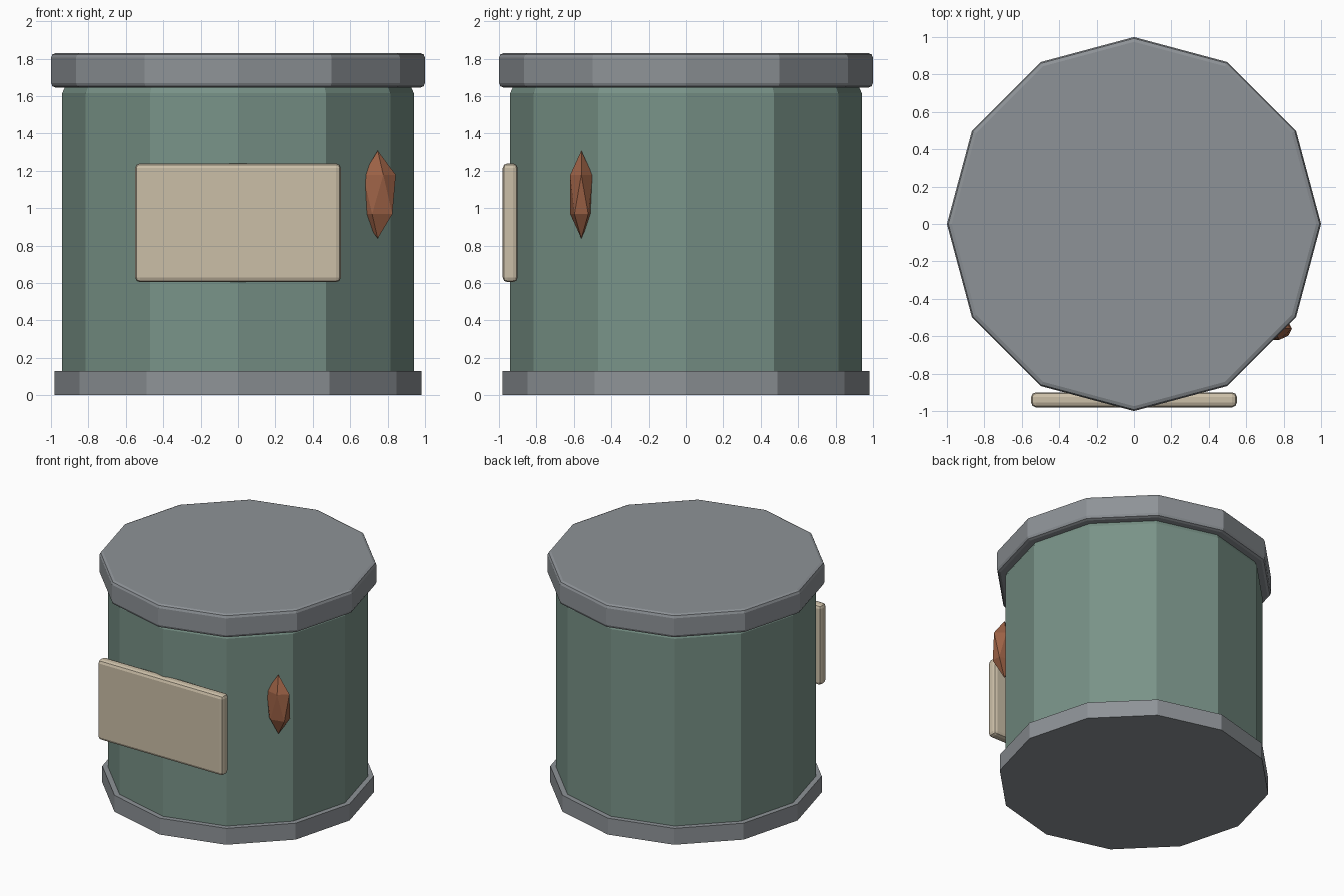
import bpy, bmesh
from mathutils import Matrix, Vector

if "Cube" in bpy.data.objects:
    bpy.data.objects.remove(bpy.data.objects["Cube"])

def material(name, rgb):
    m = bpy.data.materials.new(name)
    m.diffuse_color = (*rgb, 1)
    m.use_nodes = True
    m.node_tree.nodes["Principled BSDF"].inputs["Base Color"].default_value = m.diffuse_color
    return m

metal = material("grey_metal", (0.27, 0.29, 0.31))
paint = material("green_paint", (0.19, 0.29, 0.245))
cream = material("cream", (0.60, 0.52, 0.39))
rust = material("rust", (0.33, 0.12, 0.06))

def finish(name, bm, mat):
    me = bpy.data.meshes.new(name)
    bm.to_mesh(me)
    bm.free()
    me.materials.append(mat)
    ob = bpy.data.objects.new(name, me)
    bpy.context.collection.objects.link(ob)
    return ob

def bevel(bm, edges, width):
    bmesh.ops.bevel(bm, geom=edges, offset=width, offset_type='OFFSET',
                    segments=2, profile=0.5, affect='EDGES')

def drum(name, radius, z0, z1, mat, width=0):
    # Twelve-sided prism with optionally rounded rims
    bm = bmesh.new()
    bmesh.ops.create_cone(bm, cap_ends=True, segments=12, radius1=radius,
                          radius2=radius, depth=z1 - z0,
                          matrix=Matrix.Translation((0, 0, (z0 + z1) / 2)))
    if width:
        rims = [e for e in bm.edges if abs(e.verts[0].co.z - e.verts[1].co.z) < 1e-4]
        bevel(bm, rims, width)
    return finish(name, bm, mat)

# Drum: base ring, body and lid
drum("base_ring", 0.98, 0.0, 0.13, metal)
drum("body", 0.94, 0.06, 1.66, paint, 0.045)
drum("lid", 1.0, 1.645, 1.83, metal, 0.025)

# Label plate on the front
bm = bmesh.new()
bmesh.ops.create_cube(bm, size=1, matrix=Matrix.LocRotScale(
    Vector((0, -0.94, 0.922)), None, Vector((1.10, 0.08, 0.635))))
bevel(bm, bm.edges[:], 0.025)
finish("label_plate", bm, cream)

# Faceted rust patch
bm = bmesh.new()
bmesh.ops.create_icosphere(bm, subdivisions=1, radius=1, matrix=Matrix.LocRotScale(
    Vector((0.747, -0.56, 1.073)), None, Vector((0.108, 0.07, 0.235))))
finish("rust_patch", bm, rust)
